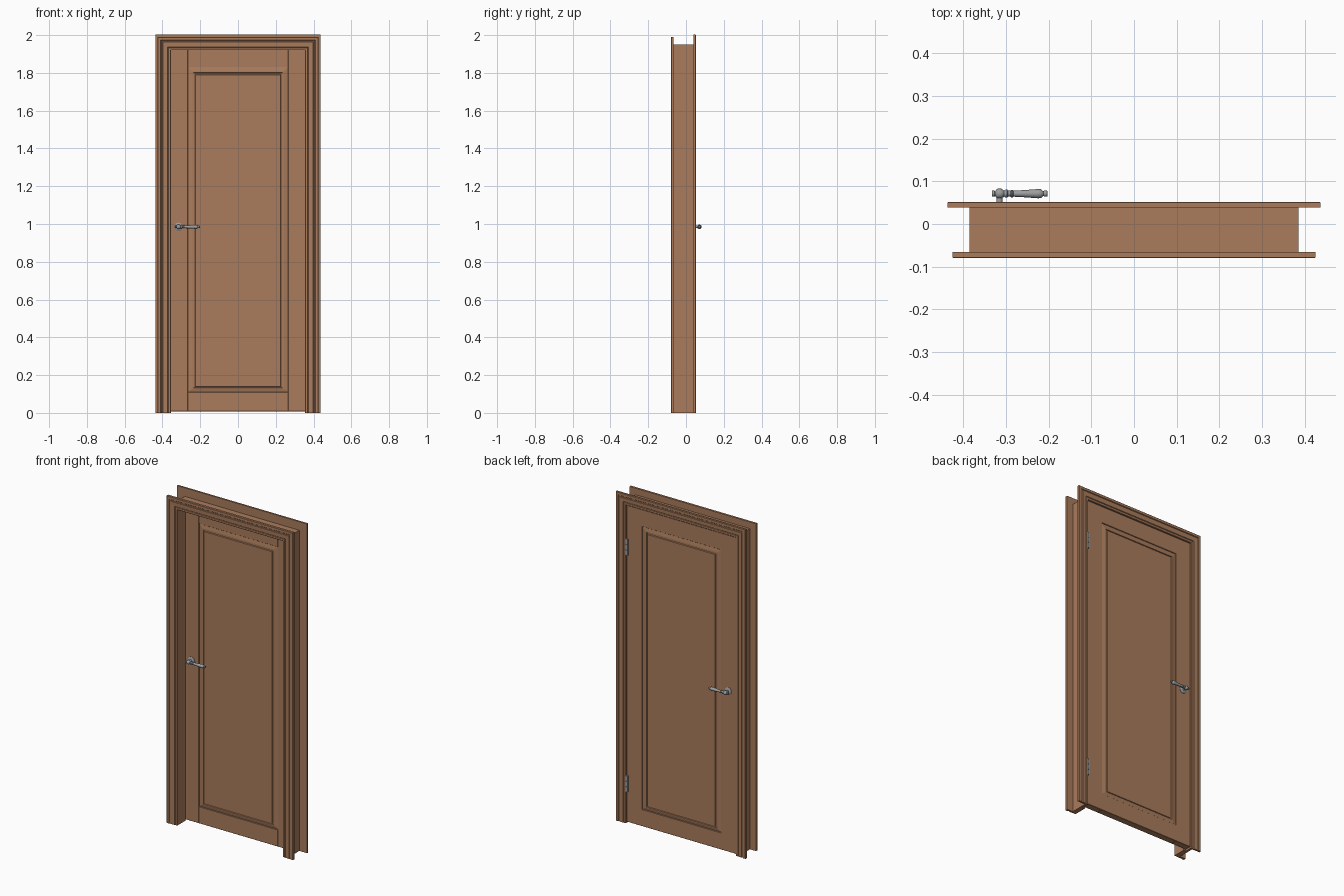
import bpy, bmesh, math
from mathutils import Matrix, Vector

if "Cube" in bpy.data.objects:
    bpy.data.objects.remove(bpy.data.objects["Cube"])


def material(name, rgb):
    m = bpy.data.materials.new(name)
    m.diffuse_color = (*rgb, 1)
    m.use_nodes = True
    m.node_tree.nodes["Principled BSDF"].inputs["Base Color"].default_value = m.diffuse_color
    return m


WOOD = material("brown_wood", (0.40, 0.203, 0.108))
METAL = material("grey_metal", (0.33, 0.34, 0.35))

FRONT, BACK = 0.003, 0.043        # faces of the door leaf
MID = (FRONT + BACK) / 2


def finish(name, bm, mat, smooth=False):
    bmesh.ops.recalc_face_normals(bm, faces=bm.faces)
    me = bpy.data.meshes.new(name)
    bm.to_mesh(me)
    bm.free()
    me.materials.append(mat)
    ob = bpy.data.objects.new(name, me)
    bpy.context.collection.objects.link(ob)
    if smooth:
        bpy.ops.object.select_all(action='DESELECT')
        ob.select_set(True)
        bpy.context.view_layer.objects.active = ob
        bpy.ops.object.shade_smooth_by_angle(angle=math.radians(40))
    return ob


def skin(bm, loops):
    """Join equal closed loops of points into a capped solid."""
    rows = [[bm.verts.new(p) for p in lp] for lp in loops]
    n = len(rows[0])
    for a, b in zip(rows, rows[1:]):
        for i in range(n):
            j = (i + 1) % n
            bm.faces.new((a[i], a[j], b[j], b[i]))
    bm.faces.new(rows[0][::-1])
    bm.faces.new(rows[-1])


def surround(name, w, h, profile):
    """Sweep an (offset, y) profile up, across and down around an opening."""
    bm = bmesh.new()
    skin(bm, [[(s * (w + o), y, up * (h + o)) for o, y in profile]
              for s, up in ((-1, 0), (-1, 1), (1, 1), (1, 0))])
    return finish(name, bm, WOOD)


def box(name, lo, hi, mat=WOOD, bevel=0.0012):
    bm = bmesh.new()
    bmesh.ops.create_cube(bm, size=1)
    for v in bm.verts:
        v.co = [(a + b) / 2 + c * (b - a) for a, b, c in zip(lo, hi, v.co)]
    if bevel:
        bmesh.ops.bevel(bm, geom=bm.edges[:], offset=bevel, segments=1, affect='EDGES')
    return finish(name, bm, mat)


def lathe(name, profile, origin, axis, sides=24):
    """Turn a (distance, radius) profile around an axis."""
    bm = bmesh.new()
    skin(bm, [[(r * math.cos(2 * math.pi * i / sides), r * math.sin(2 * math.pi * i / sides), d)
               for i in range(sides)] for d, r in profile])
    rot = Vector((0, 0, 1)).rotation_difference(Vector(axis)).to_matrix().to_4x4()
    bm.transform(Matrix.Translation(origin) @ rot)
    return finish(name, bm, METAL, True)


# jamb with a rebate for the leaf
surround("jamb", 0.355, 1.92, [(0, -0.066), (0, 0.002), (0.015, 0.002),
                               (0.015, 0.040), (0.03, 0.040), (0.03, -0.066)])


# moulded casings: (offset, height above wall side)
def casing(name, w, h, width, base, sign, t):
    prof = [(0, 0), (0, t - 0.005), (0.002, t - 0.003), (0.013, t - 0.003), (0.015, t - 0.006),
            (0.018, t - 0.002), (width - 0.027, t - 0.001), (width - 0.025, t - 0.004),
            (width - 0.019, t - 0.004), (width - 0.016, t), (width - 0.002, t),
            (width, t - 0.002), (width, 0)]
    surround(name, w, h, [(o, base + sign * d) for o, d in prof])


casing("front_casing", 0.355, 1.92, 0.07, -0.065, -1, 0.015)
casing("back_casing", 0.37, 1.935, 0.067, 0.039, 1, 0.013)

# leaf: stiles and rails
for s, side in ((-1, "left"), (1, "right")):
    xs = sorted((s * 0.2655, s * 0.368))
    box(side + "_stile", (xs[0], FRONT, 0.008), (xs[1], BACK, 1.933))
box("top_rail", (-0.2655, FRONT, 1.83), (0.2655, BACK, 1.933))
box("bottom_rail", (-0.2655, FRONT, 0.008), (0.2655, BACK, 0.11))

# raised panel with a moulded border on both faces: (inset, depth)
steps = [(0, 0.005), (0.006, 0.004), (0.022, 0.001), (0.029, 0.001),
         (0.031, 0.006), (0.037, 0.006), (0.040, 0.002)]


def rect(inset, y):
    x, z0, z1 = 0.2655 - inset, 0.11 + inset * 0.75, 1.83 - inset
    return [(-x, y, z0), (x, y, z0), (x, y, z1), (-x, y, z1)]


bm = bmesh.new()
skin(bm, [rect(i, FRONT + d) for i, d in reversed(steps)] + [rect(i, BACK - d) for i, d in steps])
finish("panel", bm, WOOD)

# lever handles on both faces
HX, HZ = -0.315, 0.985
lever = [(-0.018, 0.005), (-0.017, 0.007), (-0.012, 0.007), (-0.010, 0.005), (-0.008, 0.009),
         (-0.004, 0.0118), (0.004, 0.0118), (0.008, 0.009), (0.011, 0.007), (0.014, 0.0095),
         (0.018, 0.0095), (0.020, 0.007), (0.026, 0.007), (0.028, 0.009), (0.031, 0.009),
         (0.033, 0.007), (0.060, 0.0085), (0.090, 0.0108), (0.097, 0.0105), (0.101, 0.007),
         (0.103, 0.0055), (0.105, 0.007), (0.111, 0.007), (0.113, 0.005)]
for s, face, side in ((-1, FRONT, "front"), (1, BACK, "back")):
    lathe(side + "_rosette", [(-0.001, 0.022), (0.003, 0.022), (0.005, 0.019), (0.007, 0.012)],
          (HX, face, HZ), (0, s, 0), 32)
    lathe(side + "_handle_neck", [(0, 0.0075), (0.018, 0.0065), (0.027, 0.0065)],
          (HX, face, HZ), (0, s, 0))
    lathe(side + "_lever", lever, (HX, face + s * 0.028, HZ), (1, 0, 0))

# hinges on the back, opposite the handle
for z, pos in ((0.24, "lower"), (1.68, "upper")):
    for k in range(3):
        z0 = -0.05 + k * 0.0335
        lathe(f"{pos}_hinge_knuckle_{k + 1}",
              [(z0, 0.005), (z0 + 0.001, 0.006), (z0 + 0.032, 0.006), (z0 + 0.033, 0.005)],
              (0.368, 0.0455, z), (0, 0, 1), 16)
    box(pos + "_hinge_plate", (0.358, BACK - 0.001, z - 0.05), (0.368, BACK + 0.001, z + 0.05), METAL, 0)
